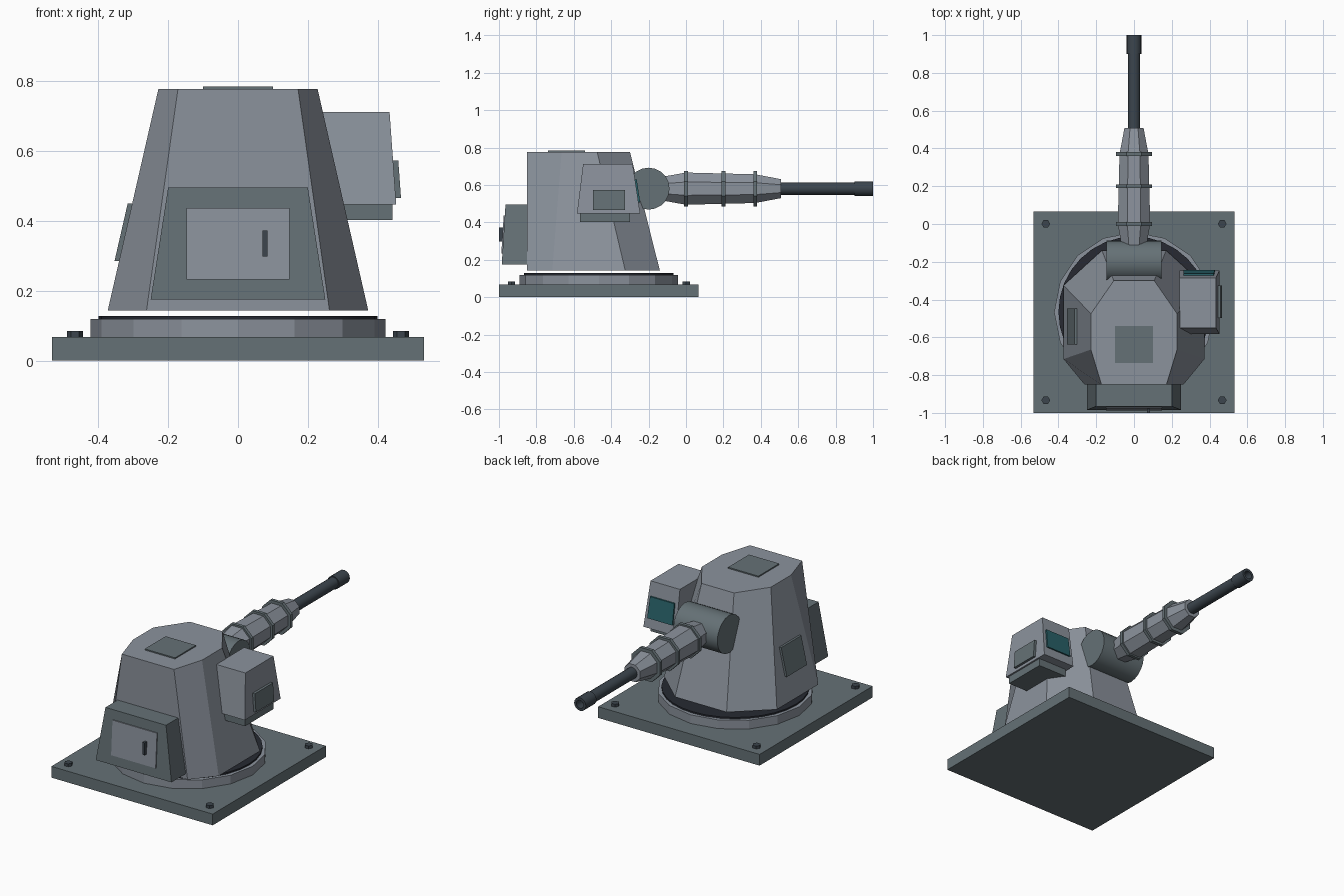
import bpy, bmesh, math
from mathutils import Vector

cube = bpy.data.objects.get("Cube")
if cube:
    bpy.data.objects.remove(cube, do_unlink=True)


def material(name, rgb):
    m = bpy.data.materials.new(name)
    m.use_nodes = True
    m.diffuse_color = (*rgb, 1)
    m.node_tree.nodes["Principled BSDF"].inputs["Base Color"].default_value = (*rgb, 1)
    return m


LIGHT = material("light grey paint", (0.26, 0.29, 0.335))
MID = material("dark grey paint", (0.13, 0.165, 0.18))
DARK = material("gunmetal", (0.045, 0.06, 0.075))
BLACK = material("black rubber", (0.02, 0.023, 0.032))
TEAL = material("teal glass", (0.022, 0.12, 0.14))


def loft(name, loops, mat, smooth=False):
    """Skin matching loops of points and cap both ends."""
    bm = bmesh.new()
    rows = [[bm.verts.new(p) for p in loop] for loop in loops]
    n = len(rows[0])
    for a, b in zip(rows, rows[1:]):
        for i in range(n):
            j = (i + 1) % n
            bm.faces.new((a[i], a[j], b[j], b[i]))
    bm.faces.new(rows[0][::-1])
    bm.faces.new(rows[-1])
    bmesh.ops.recalc_face_normals(bm, faces=bm.faces)
    me = bpy.data.meshes.new(name)
    bm.to_mesh(me)
    bm.free()
    me.materials.append(mat)
    ob = bpy.data.objects.new(name, me)
    bpy.context.collection.objects.link(ob)
    if smooth:
        bpy.ops.object.select_all(action='DESELECT')
        ob.select_set(True)
        bpy.context.view_layer.objects.active = ob
        bpy.ops.object.shade_smooth_by_angle(angle=math.radians(40))
    return ob


def rect(x0, x1, y0, y1, z):
    return [(x0, y0, z), (x1, y0, z), (x1, y1, z), (x0, y1, z)]


def box(name, x0, x1, y0, y1, z0, z1, mat):
    return loft(name, [rect(x0, x1, y0, y1, z0), rect(x0, x1, y0, y1, z1)], mat)


def slab(name, corners, push, mat):
    """Thin plate: a quad and its copy moved outward."""
    return loft(name, [corners, [Vector(c) + Vector(push) for c in corners]], mat)


def turned(name, axis, centre, sides, profile, mat, phase=0.0, smooth=False):
    """Round part along an axis; profile holds (position, radius)."""
    loops = []
    for t, r in profile:
        loop = []
        for i in range(sides):
            a = 2 * math.pi * (i + phase) / sides
            u, v = r * math.cos(a), r * math.sin(a)
            offset = {"x": (t, u, v), "y": (u, t, v), "z": (u, v, t)}[axis]
            loop.append(Vector(centre) + Vector(offset))
        loops.append(loop)
    return loft(name, loops, mat, smooth)


# Base plate, bolts and turning ring
MY = -0.466
box("base_plate", -0.533, 0.533, -1.0, 0.067, 0, 0.067, MID)
for sx in (-1, 1):
    for sy in (-1, 1):
        turned("base_bolt", "z", (sx * 0.467, MY + sy * 0.467, 0), 6,
               [(0.06, 0.023), (0.084, 0.023)], DARK)
turned("base_ring", "z", (0, MY, 0), 16, [(0.06, 0.423), (0.119, 0.423)], LIGHT)
turned("bearing_disc", "z", (0, MY, 0), 32, [(0.11, 0.4), (0.128, 0.4)], BLACK, smooth=True)

# Eight sided turret housing
Z0, Z1 = 0.143, 0.777


def housing(front, side, back, y_back, y_side_front, y_side_back, z):
    half = [(front, -0.85), (side, y_side_front), (side, y_side_back), (back, y_back)]
    return [(x, y, z) for x, y in half] + [(-x, y, z) for x, y in reversed(half)]


loft("turret_housing", [housing(0.262, 0.373, 0.17, -0.14, -0.715, -0.325, Z0),
                        housing(0.172, 0.228, 0.107, -0.3, -0.665, -0.475, Z1)], LIGHT)
box("roof_hatch", -0.1, 0.1, -0.737, -0.54, 0.77, 0.784, MID)


def side_x(z):
    return -0.373 + 0.145 * (z - Z0) / (Z1 - Z0)


slab("side_hatch", [(side_x(z) + 0.005, y, z) for z, y in
                    ((0.285, -0.637), (0.285, -0.447), (0.45, -0.447), (0.45, -0.637))],
     (-0.018, 0, 0), MID)

# Front locker with door and handle
loft("front_locker", [rect(-0.25, 0.25, -0.985, -0.84, 0.175),
                      rect(-0.2, 0.2, -0.965, -0.84, 0.495)], MID)


def locker_y(z):
    return -0.985 + 0.0625 * (z - 0.175)


slab("locker_door", [(x, locker_y(z) + 0.002, z) for x, z in
                     ((-0.147, 0.232), (0.147, 0.232), (0.147, 0.437), (-0.147, 0.437))],
     (0, -0.008, 0), LIGHT)
box("door_handle", 0.07, 0.084, -1.0, -0.97, 0.298, 0.372, DARK)

# Sensor box on the side
loft("sensor_box", [rect(0.24, 0.453, -0.583, -0.245, 0.447),
                    rect(0.24, 0.434, -0.55, -0.285, 0.711)], LIGHT)
box("sensor_box_foot", 0.25, 0.443, -0.567, -0.3, 0.402, 0.45, MID)


def sensor_x(z):
    return 0.453 - 0.072 * (z - 0.447)


def sensor_y(z):
    return -0.245 - 0.15 * (z - 0.447)


slab("sensor_side_cover", [(sensor_x(z) - 0.003, y, z) for y, z in
                           ((-0.497, 0.465), (-0.325, 0.465), (-0.325, 0.573), (-0.497, 0.573))],
     (0.018, 0, 0), MID)
slab("sensor_window", [(x, sensor_y(z) - 0.003, z) for x, z in
                       ((0.262, 0.505), (0.428, 0.505), (0.422, 0.628), (0.262, 0.628))],
     (0, 0.012, 0), TEAL)

# Gun trunnion, faceted sleeve, bands and barrel
GZ = 0.58
turned("gun_trunnion", "x", (0, -0.2, GZ), 20, [(-0.145, 0.112), (0.145, 0.112)], MID, smooth=True)
turned("gun_sleeve", "y", (0, 0, GZ), 8,
       [(-0.13, 0.068), (0.0, 0.093), (0.37, 0.083), (0.507, 0.055)], LIGHT, phase=0.5)
for y in (0.0, 0.2, 0.37):
    turned("sleeve_band", "y", (0, y, GZ), 8, [(-0.01, 0.102), (0.01, 0.102)], MID, phase=0.5)
turned("gun_barrel", "y", (0, 0, GZ), 16, [(0.48, 0.033), (0.92, 0.033)], DARK, smooth=True)
turned("muzzle", "y", (0, 0, GZ), 16,
       [(0.9, 0.039), (1.0, 0.039), (1.0, 0.024), (0.95, 0.024)], DARK, smooth=True)
